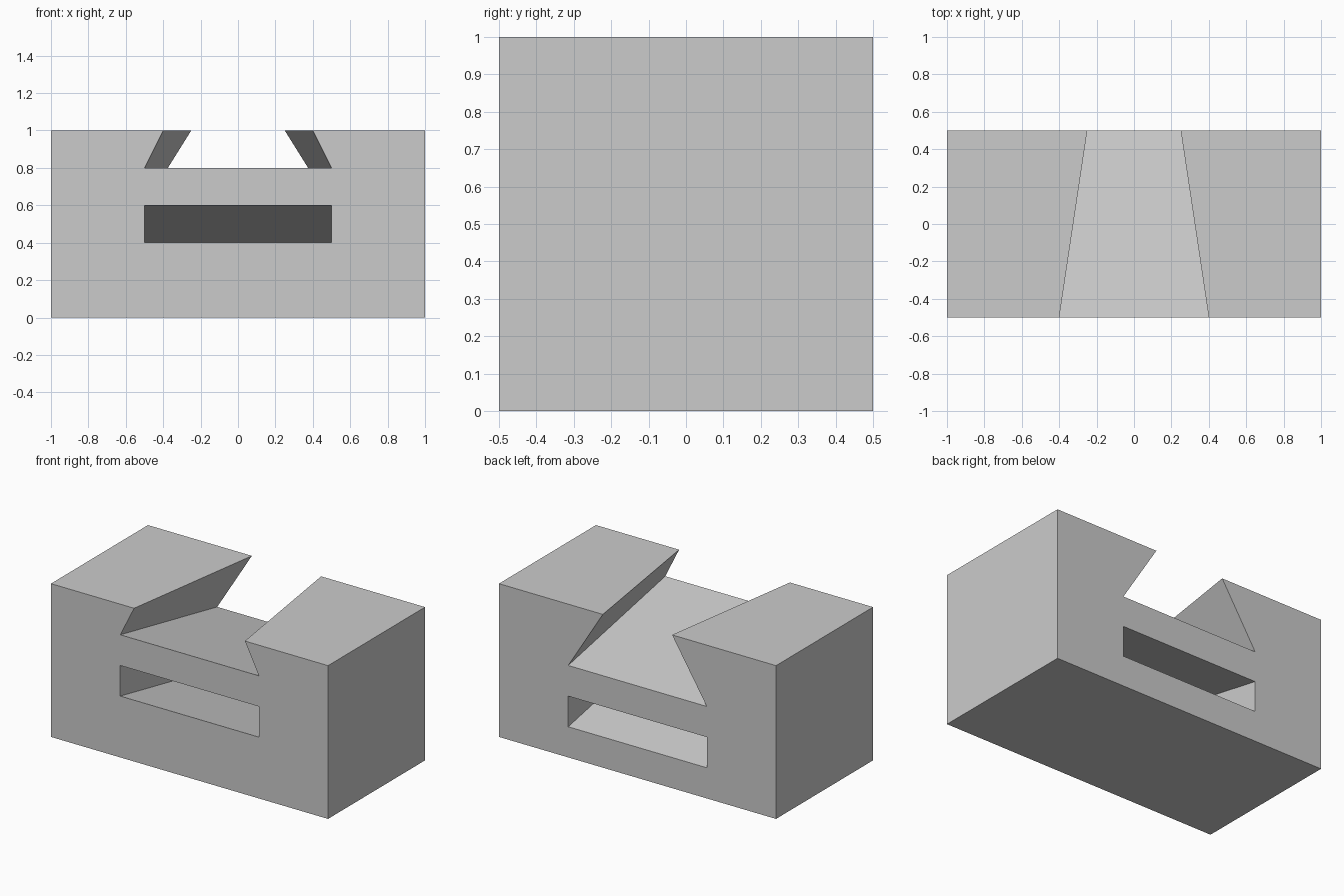
import bpy
import bmesh

# Remove the default object
if "Cube" in bpy.data.objects:
    bpy.data.objects.remove(bpy.data.objects["Cube"], do_unlink=True)

# Plain grey material
grey = bpy.data.materials.new("plain_grey")
grey.use_nodes = True
grey.diffuse_color = (0.6, 0.6, 0.6, 1)
grey.node_tree.nodes["Principled BSDF"].inputs["Base Color"].default_value = grey.diffuse_color

FRONT, BACK = -0.5, 0.5
HALF_SLOT = 0.5


def mirrored(half):
    """Close a right-hand half outline with its mirror image."""
    return half + [(-x, z) for x, z in reversed(half)]


def block_outline(lip, floor):
    """Block outline with a dovetail groove open at the top."""
    return mirrored([(1, 0), (1, 1), (lip, 1), (HALF_SLOT, floor)])


def slot_outline(bottom):
    return mirrored([(HALF_SLOT, bottom), (HALF_SLOT, bottom + 0.2)])


def loft(bm, front, back):
    """Skin two matching outlines and return the edge loops at both ends."""
    rings = [[bm.verts.new((x, y, z)) for x, z in outline]
             for y, outline in ((FRONT, front), (BACK, back))]
    count = len(front)
    for i in range(count):
        j = (i + 1) % count
        bm.faces.new((rings[0][i], rings[0][j], rings[1][j], rings[1][i]))
    return [[bm.edges.get((ring[i], ring[(i + 1) % count])) for i in range(count)]
            for ring in rings]


bm = bmesh.new()
# Outer skin: the groove floor drops and the lips close in toward the back
outer = loft(bm, block_outline(0.4, 0.8), block_outline(0.25, 0.6))
# Through slot that slopes down toward the back
inner = loft(bm, slot_outline(0.4), slot_outline(0.2))
# End faces, each pierced by the slot
for end, normal in ((0, (0, -1, 0)), (1, (0, 1, 0))):
    bmesh.ops.triangle_fill(bm, edges=outer[end] + inner[end],
                            use_beauty=True, use_dissolve=False, normal=normal)
bmesh.ops.recalc_face_normals(bm, faces=bm.faces[:])

mesh = bpy.data.meshes.new("dovetail_block")
bm.to_mesh(mesh)
bm.free()
mesh.materials.append(grey)
block = bpy.data.objects.new("dovetail_block", mesh)
bpy.context.collection.objects.link(block)
